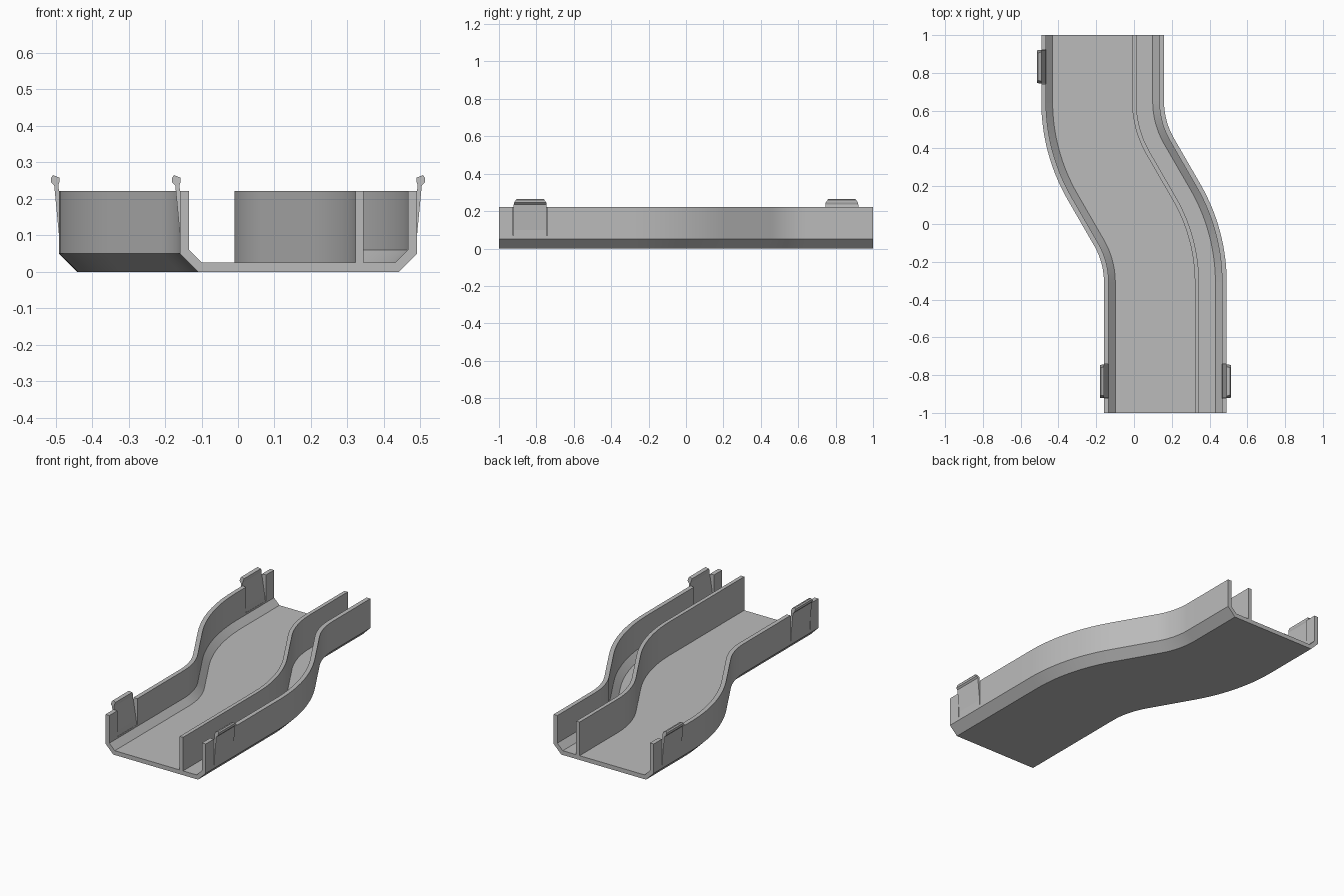
import bpy, bmesh, math
from mathutils import Vector, Matrix

if "Cube" in bpy.data.objects:
    bpy.data.objects.remove(bpy.data.objects["Cube"])

grey = bpy.data.materials.new("plain grey")
grey.use_nodes = True
grey.diffuse_color = (0.5, 0.5, 0.5, 1)
grey.node_tree.nodes["Principled BSDF"].inputs["Base Color"].default_value = (0.5, 0.5, 0.5, 1)


def make(name, rings):
    """Skin a list of closed rings and cap both ends."""
    bm = bmesh.new()
    loops = [[bm.verts.new(p) for p in ring] for ring in rings]
    n = len(loops[0])
    for a, b in zip(loops, loops[1:]):
        for i in range(n):
            j = (i + 1) % n
            bm.faces.new((a[i], a[j], b[j], b[i]))
    bm.faces.new(loops[0])
    bm.faces.new(loops[-1])
    bmesh.ops.recalc_face_normals(bm, faces=bm.faces)
    me = bpy.data.meshes.new(name)
    bm.to_mesh(me)
    bm.free()
    me.materials.append(grey)
    ob = bpy.data.objects.new(name, me)
    bpy.context.collection.objects.link(ob)
    return ob


# S-shaped path: straight, arc, slanted straight, opposite arc, straight
SHIFT, BEND, MID, ANGLE, STEPS = 0.166, 0.48, 0.17, math.radians(30), 14
c, s = math.cos(ANGLE), math.sin(ANGLE)
slant = (2 * SHIFT - 2 * BEND * (1 - c) / s) / (s - c * (1 - c) / s)
radius = (BEND - slant * c / 2) / s
path = [(SHIFT, -1, 0)]
for i in range(STEPS + 1):
    t = ANGLE * i / STEPS
    path.append((SHIFT - radius * (1 - math.cos(t)), MID - BEND + radius * math.sin(t), t))
path += [(-x, 2 * MID - y, t) for x, y, t in reversed(path[1:])]
path.append((-SHIFT, 1, 0))

# Cross-section: chamfered channel with a divider rib on the left side
W, T = 0.325, 0.025
profile = [(-W, 0.222), (-W, 0.05), (-W + 0.05, 0), (W - 0.05, 0), (W, 0.05), (W, 0.222),
           (W - T, 0.222), (W - T, 0.06), (W - 0.06, T), (0.178, T), (0.178, 0.222),
           (0.156, 0.222), (0.156, T), (-W + 0.06, T), (-W + T, 0.06), (-W + T, 0.222)]
channel = make("channel", [[(x + u * math.cos(t), y + u * math.sin(t), z) for u, z in profile]
                           for x, y, t in path])

# Snap clips: wall tongues leaning outward with a hooked, tapered head
tongue = [(-0.025, 0.06), (0, 0.06), (0, 0.1), (0.013, 0.236), (0.022, 0.245),
          (0.022, 0.258), (0.016, 0.265), (-0.001, 0.258), (-0.001, 0.245), (0.002, 0.236), (-0.02, 0.1)]
HALF = 0.088


def clip(name, wall_x, y, side):
    def ring(half):
        return [(wall_x + side * u, y + half * (1 - max(0, z - 0.243) * 8), z) for u, z in tongue]
    box = [(-0.04, 0.07), (0.02, 0.07), (0.02, 0.3), (-0.04, 0.3)]
    cutter = make(name + "_cutter", [[(wall_x + side * u, y + h, z) for u, z in box]
                                     for h in (-HALF - 0.004, HALF + 0.004)])
    cutter.hide_render = True
    cutter.hide_set(True)
    mod = channel.modifiers.new(name + "_slot", 'BOOLEAN')
    mod.operation, mod.solver, mod.object = 'DIFFERENCE', 'EXACT', cutter
    back = [(wall_x + side * u, y - HALF * (1 - max(0, z - 0.243) * 8), z) for u, z in tongue]
    return make(name, [back, ring(HALF)])


clip("front_right_clip", SHIFT - W, -0.833, -1)
clip("front_left_clip", SHIFT + W, -0.833, 1)
clip("back_right_clip", -SHIFT - W, 0.833, -1)

# Apply the slots, remove the cutters, and smooth the curved walls
bpy.context.view_layer.update()
done = bpy.data.meshes.new_from_object(channel.evaluated_get(bpy.context.evaluated_depsgraph_get()))
channel.modifiers.clear()
channel.data = done
for ob in [o for o in bpy.data.objects if o.name.endswith("_cutter")]:
    bpy.data.objects.remove(ob)
bpy.ops.object.select_all(action='DESELECT')
channel.select_set(True)
bpy.context.view_layer.objects.active = channel
bpy.ops.object.shade_smooth_by_angle(angle=math.radians(25))
